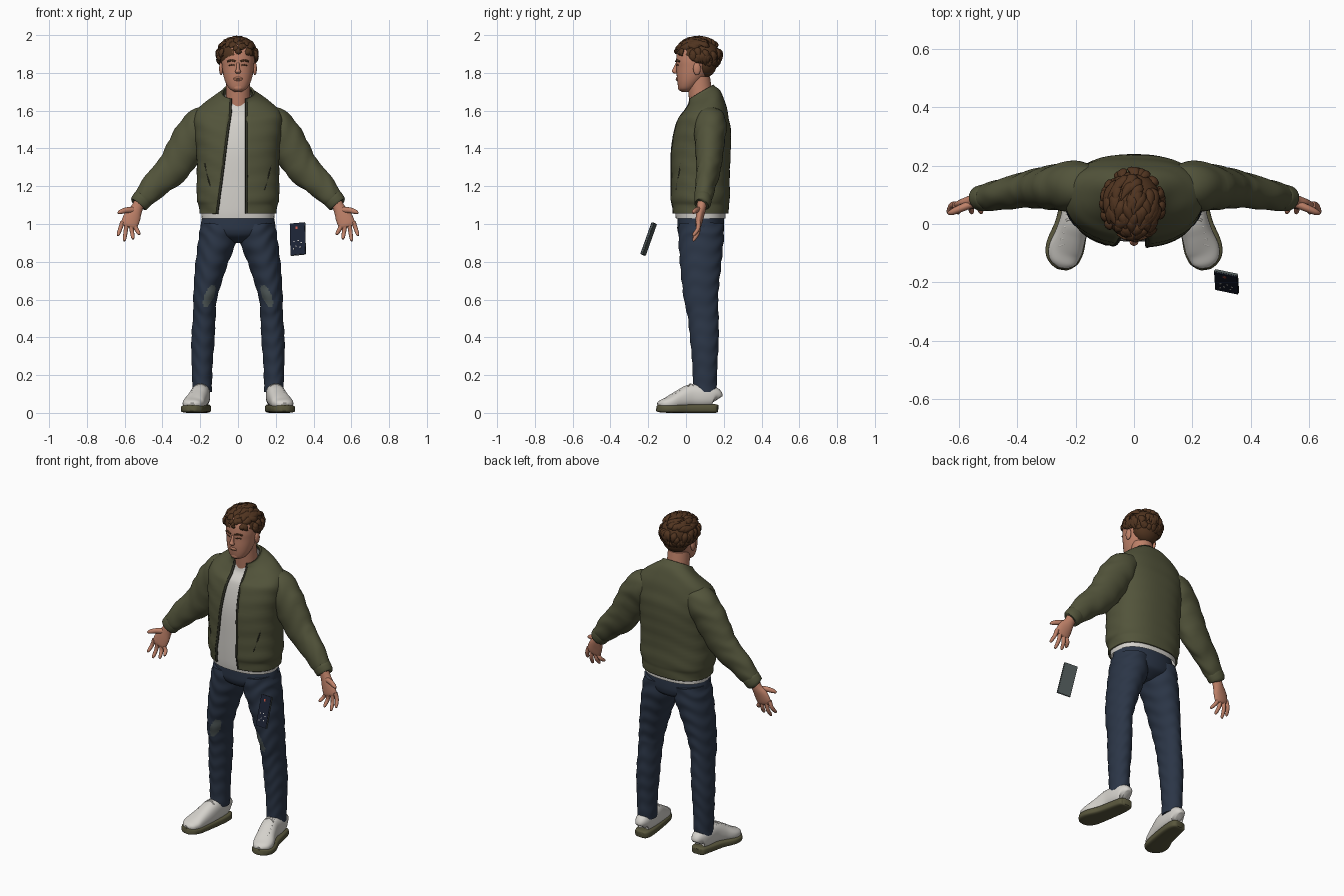
import bpy, bmesh, math, random
from mathutils import Vector, Matrix

random.seed(4)
cube = bpy.data.objects.get("Cube")
if cube:
    bpy.data.objects.remove(cube, do_unlink=True)


def material(name, *rgb):
    m = bpy.data.materials.new(name)
    m.use_nodes = True
    m.diffuse_color = (*rgb, 1)
    m.node_tree.nodes["Principled BSDF"].inputs["Base Color"].default_value = (*rgb, 1)
    return m


OLIVE = material("olive_cloth", .085, .088, .043)
TRIM = material("dark_trim", .03, .031, .02)
DENIM = material("blue_denim", .024, .036, .062)
GREY = material("slate_grey", .08, .1, .1)
WHITE = material("off_white", .66, .64, .6)
SKIN = material("skin", .52, .22, .14)
HAIR = material("brown_hair", .08, .034, .014)
SOLE = material("sole_rubber", .1, .094, .046)
SCREEN = material("phone_screen", .011, .016, .034)
CORAL = material("coral_icon", .6, .1, .07)


def loft(rows, ref=(0, 1, 0), flat=False, n=32, steps=6, power=2, fold=0, gap=None, warp=None, cap=True):
    """Smooth loft through rows of (x, y, z, half width, half depth)."""
    P, path = [Vector(r) for r in rows], []
    for i in range(len(P) - 1):
        a, b, c, d = P[max(i - 1, 0)], P[i], P[i + 1], P[min(i + 2, len(P) - 1)]
        for k in range(steps):
            t = k / steps
            path.append(b + (c - a) * (t / 2) + (a * 2 - b * 5 + c * 4 - d) * (t * t / 2)
                        + (b * 3 - a - c * 3 + d) * (t ** 3 / 2))
    path.append(P[-1])
    mid = [Vector(p[:3]) for p in path]
    bend = lambda q, e: math.copysign(min(abs(q), 1) ** e, q)
    rings = []
    for i, p in enumerate(path):
        t = mid[min(i + 1, len(mid) - 1)] - mid[max(i - 1, 0)]
        t = Vector((0, 0, 1)) if flat else t.normalized()
        u = Vector(ref).cross(t).normalized()
        v = t.cross(u)
        a, b = max(p[3], .001), max(p[4], .001)
        start, span, count = 0, math.tau, n
        if gap:
            left, right = gap(p[2])
            start = -math.acos(bend(right / a, power / 2))
            span = math.tau - math.acos(bend(left / a, power / 2)) - start
            count = n - 1
        ring = []
        for j in range(n):
            th = start + span * j / count
            r = 1 + fold * math.sin(p[2] * 75 + 2 * th + 1.5 * math.sin(3 * th))
            q = mid[i] + u * (a * r * bend(math.cos(th), 2 / power)) + v * (b * r * bend(math.sin(th), 2 / power))
            ring.append(warp(q) if warp else q)
        rings.append(ring)
    faces = []
    for i in range(len(rings) - 1):
        for j in range(n - 1 if gap else n):
            k = (j + 1) % n
            faces.append((i * n + j, i * n + k, i * n + n + k, i * n + n + j))
    if cap and not gap:
        faces += [tuple(range(n)), tuple(range((len(rings) - 1) * n, len(rings) * n))]
    return [q for ring in rings for q in ring], faces, rings


def ball(c, r, n=20):
    angles = [math.pi * (i / 10 - .5) for i in range(11)]
    return loft([(c[0], c[1], c[2] + r[2] * math.sin(t), r[0] * math.cos(t), r[1] * math.cos(t))
                 for t in angles], flat=True, n=n, steps=1)


def wire(points, r, n=8):
    return loft([(*p, r, r) for p in points], n=n, steps=3)


def build(name, parts, mats, side=1, paint=None):
    verts, faces = [], []
    for part in parts:
        base = len(verts)
        verts += [(q.x * side, q.y, q.z) for q in part[0]]
        faces += [tuple(base + i for i in f) for f in part[1]]
    me = bpy.data.meshes.new(name)
    me.from_pydata(verts, [], faces)
    bm = bmesh.new()
    bm.from_mesh(me)
    bmesh.ops.recalc_face_normals(bm, faces=bm.faces)
    bm.to_mesh(me)
    bm.free()
    for m in mats:
        me.materials.append(m)
    if paint:
        for f in me.polygons:
            f.material_index = paint(f.center)
    me.shade_smooth()
    me.set_sharp_from_angle(angle=math.radians(50))
    ob = bpy.data.objects.new(name, me)
    bpy.context.collection.objects.link(ob)
    return ob


def pair(name, parts, mats, paint=None):
    for label, side in (("left_", 1), ("right_", -1)):
        build(label + name, parts, mats, side, paint)


# Jacket body, open at the front, with a collar that rises towards the back
def tilt(q):
    return Vector((q.x, q.y, q.z + 4 * max(0, q.z - 1.56) * (q.y - .1)))


jacket = loft([(0, .078, 1.055, .2, .142), (0, .076, 1.1, .203, .146), (0, .076, 1.14, .214, .152),
               (0, .076, 1.25, .213, .15), (0, .079, 1.38, .215, .153), (0, .088, 1.5, .228, .144),
               (0, .094, 1.58, .225, .122), (0, .098, 1.63, .18, .1), (0, .096, 1.67, .12, .08),
               (0, .085, 1.695, .088, .068), (0, .08, 1.71, .08, .062)],
              flat=True, n=72, power=2.4, fold=.008, warp=tilt,
              gap=lambda z: (-.04 - .13 * max(0, 1.6 - z), .045))
body = build("jacket_body", [jacket], [OLIVE])
shell = body.modifiers.new("thickness", 'SOLIDIFY')
shell.thickness, shell.offset = .01, 0

# Zip edges and slanted pockets
edges = [wire([ring[i] for ring in jacket[2][::4]], .007) for i in (0, -1)]
build("zip_edges", edges, [TRIM])


def chest(x, z):
    return x, .073 - .15 * (1 - (x / .214) ** 2.4) ** (1 / 2.4), z


pair("pocket_slash", [wire([chest(.175, 1.32), chest(.16, 1.25), chest(.14, 1.18)], .004)], [TRIM])

# Sleeves and cuffs
pair("sleeve", [
    loft([(.12, .12, 1.56, .06, .07), (.19, .13, 1.53, .09, .085), (.25, .126, 1.447, .1, .08),
          (.34, .12, 1.3, .088, .066), (.415, .108, 1.23, .076, .056), (.48, .095, 1.16, .062, .05),
          (.505, .091, 1.13, .052, .044)], n=40, fold=.03),
    loft([(.495, .092, 1.145, .045, .04), (.5, .091, 1.138, .054, .046), (.525, .088, 1.108, .051, .044),
          (.529, .087, 1.103, .042, .036)], steps=3)], [OLIVE])

# Shirt
build("shirt", [loft([(0, .078, 1.03, .192, .132), (0, .076, 1.08, .194, .134), (0, .076, 1.2, .197, .136),
                      (0, .079, 1.38, .198, .137), (0, .088, 1.5, .2, .128), (0, .094, 1.58, .18, .108),
                      (0, .096, 1.63, .12, .082), (0, .09, 1.675, .073, .066)],
                     flat=True, n=64, power=2.4, warp=tilt, cap=False)], [WHITE])

# Jeans with worn knees
build("jeans_waist", [loft([(0, .077, 1.07, .18, .12), (0, .078, 1, .197, .124), (0, .078, .96, .19, .122),
                            (0, .08, .93, .14, .105), (0, .08, .9, .04, .05)], flat=True, n=48)], [DENIM])


def worn(c):
    dz = c.z - .62
    dx = abs(c.x) - .152 + .35 * dz
    return int(c.y < .04 and (dx / .026) ** 2 + (dz / .06) ** 2 < 1)


pair("jeans_leg", [loft([(.1, .08, 1, .095, .118), (.107, .08, .93, .1, .12), (.135, .078, .82, .087, .112),
                         (.16, .077, .7, .073, .1), (.175, .08, .6, .062, .09), (.178, .09, .52, .06, .082),
                         (.186, .098, .38, .061, .075), (.19, .1, .25, .055, .066), (.19, .1, .11, .051, .062)],
                        n=64, steps=12, fold=.022)], [DENIM, GREY], worn)

# Shoes
UP = (0, 0, 1)
pair("shoe_sole", [loft([(.19, .17, .022, .022, .017), (.19, .155, .023, .043, .023), (.195, .1, .023, .052, .023),
                         (.213, 0, .022, .057, .022), (.236, -.08, .021, .066, .021), (.242, -.125, .022, .055, .02),
                         (.245, -.148, .024, .032, .018), (.246, -.155, .025, .015, .014)],
                        ref=UP, power=4)], [SOLE])
laces = []
for k in range(5):
    f = .05 + k * .2
    x, y, z = .2 + .032 * f, .03 - .11 * f, .156 - .064 * f
    for lean in (.012, -.012):
        laces.append(wire([(x - .03, y - lean, z - .013), (x, y, z), (x + .03, y + lean, z - .013)], .004))
pair("shoe_upper", [loft([(.19, .164, .07, .02, .03), (.19, .15, .085, .04, .05), (.195, .1, .09, .048, .06),
                          (.2, .03, .09, .05, .062), (.215, -.03, .072, .053, .05), (.235, -.09, .052, .058, .035),
                          (.241, -.13, .044, .045, .025), (.244, -.148, .04, .02, .014)],
                         ref=UP, power=2.4)] + laces, [WHITE])

# Hands with spread fingers
hand = [loft([(.515, .087, 1.13, .03, .026), (.537, .081, 1.08, .032, .024), (.558, .073, 1.04, .044, .021),
              (.575, .066, 1, .045, .017), (.58, .063, .985, .034, .011)], n=24),
        loft([(.548, .072, 1.075, .016, .014), (.59, .055, 1.073, .015, .013), (.62, .042, 1.065, .012, .011),
              (.636, .036, 1.058, .005, .005)], n=12)]
for k, (tx, tz) in enumerate([(.522, .945), (.555, .92), (.602, .91), (.636, .938)]):
    root = Vector((.545 + .022 * k, .066, .985 + .009 * k))
    tip = Vector((tx, .036, tz))
    steps = [(0, .012), (.5, .011), (.88, .009), (1, .004)]
    hand.append(loft([(*(root.lerp(tip, t) + Vector((0, .012 * math.sin(math.pi * t), 0))), r, r)
                      for t, r in steps], n=12))
pair("hand", hand, [SKIN])

# Head, neck and face
build("neck", [loft([(0, .09, 1.58, .066, .065), (0, .08, 1.66, .064, .064), (0, .065, 1.78, .062, .062)],
                    flat=True)], [SKIN])
head = loft([(0, -.003, 1.7, .018, .02), (0, .002, 1.715, .045, .04), (0, .015, 1.745, .064, .06),
             (0, .03, 1.785, .077, .079), (0, .04, 1.83, .084, .09), (0, .046, 1.87, .087, .098),
             (0, .053, 1.92, .083, .098), (0, .055, 1.96, .06, .075), (0, .055, 1.975, .02, .03)],
            flat=True, n=40, power=2.15)
nose = loft([(0, -.046, 1.855, .007, .007), (0, -.056, 1.825, .009, .012), (0, -.061, 1.807, .015, .014),
             (0, -.052, 1.796, .01, .01)], flat=True, n=16)
build("head", [head, nose, ball((0, -.046, 1.768), (.024, .008, .011)),
               ball((0, -.03, 1.723), (.026, .013, .018))], [SKIN])
pair("ear", [ball((.089, .058, 1.822), (.011, .02, .034))], [SKIN])
pair("brow", [wire([(.013, -.053, 1.861), (.035, -.048, 1.867), (.056, -.034, 1.86)], .005)], [HAIR])
pair("eye_line", [wire([(.019, -.05, 1.84), (.034, -.046, 1.843), (.049, -.036, 1.839)], .003)], [HAIR])
build("mouth_line", [wire([(-.02, -.049, 1.769), (0, -.054, 1.767), (.02, -.049, 1.769)], .002)], [HAIR])

# Hair: a cap covered with swept locks
centre, size = Vector((-.005, .065, 1.895)), Vector((.1, .115, .087))
hair = [ball(centre, size, 32), ball((0, .098, 1.85), (.08, .066, .075), 32)]
while len(hair) < 130:
    d = Vector([random.gauss(0, 1) for _ in range(3)]).normalized()
    if d.z < -.25 - .6 * d.y:
        continue
    flow = Vector((random.uniform(-.9, .5), -1, .1)) if d.z > .45 else Vector((random.uniform(-.5, .5), .2, -1))
    rows = []
    for lift, r in ((.96, .008), (1.03, .018), (1.06, .016), (1.08, .009), (1.1, .002)):
        q = d.copy()
        q.z = max(q.z, -.4 - .6 * q.y)
        q.normalize()
        rows.append((*(centre + size * q * lift), r, r * .6))
        d = (d + flow * .17).normalized()
    hair.append(loft(rows, ref=d + Vector((.01, .02, .03)), n=8, steps=3))
build("hair", hair, [HAIR])

# Floating phone
right = Vector((.082, -.017, .008)).normalized()
face = right.cross(Vector((-.0265, .065, .167))).normalized()
frame = Matrix((right, face.cross(right), face)).transposed().to_4x4()
frame.translation = (.317, -.197, .92)


def plate(name, at, dims, mats, bevel=0):
    bm = bmesh.new()
    bmesh.ops.create_cube(bm, size=1)
    bmesh.ops.transform(bm, matrix=frame @ Matrix.Translation(at) @ Matrix.Diagonal((*dims, 1)), verts=bm.verts)
    if bevel:
        bmesh.ops.bevel(bm, geom=bm.edges[:], offset=bevel, segments=2, affect='EDGES')
    me = bpy.data.meshes.new(name)
    bm.to_mesh(me)
    bm.free()
    me.materials.append(mats)
    bpy.context.collection.objects.link(bpy.data.objects.new(name, me))


plate("phone_body", (0, 0, 0), (.083, .18, .012), GREY, .003)
plate("phone_screen", (0, 0, .006), (.08, .177, .003), SCREEN)
plate("phone_icon_large", (-.004, .062, .008), (.012, .014, .002), CORAL)
for u, v in ((-.02, -.015), (.004, -.012), (.02, -.025), (-.008, -.04), (.014, -.05), (-.022, -.055)):
    plate("phone_icon", (u, v, .008), (.006, .006, .002), WHITE)
